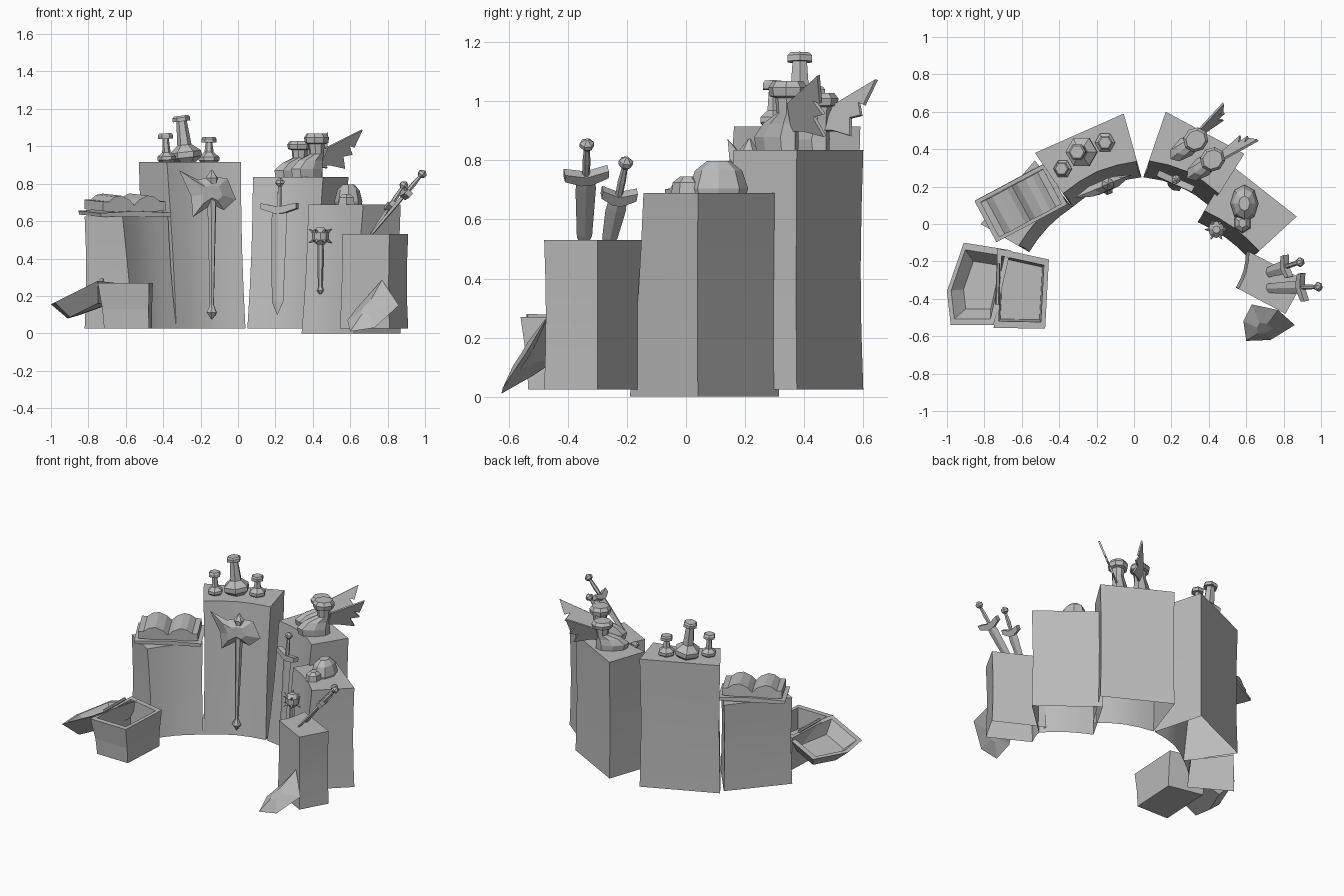
import bpy, bmesh, math
from mathutils import Vector, Matrix

cube = bpy.data.objects.get("Cube")
if cube:
    bpy.data.objects.remove(cube, do_unlink=True)

stone = bpy.data.materials.new("plain grey")
stone.use_nodes = True
GREY = (0.5, 0.5, 0.5, 1)
stone.diffuse_color = GREY
stone.node_tree.nodes["Principled BSDF"].inputs["Base Color"].default_value = GREY


def finish(name, bm):
    bmesh.ops.recalc_face_normals(bm, faces=bm.faces[:])
    mesh = bpy.data.meshes.new(name)
    bm.to_mesh(mesh)
    bm.free()
    mesh.materials.append(stone)
    obj = bpy.data.objects.new(name, mesh)
    bpy.context.collection.objects.link(obj)
    return obj


def loft(name, rings, base=True):
    """Skin a stack of equal-length rings, cap the last and, if wanted, the first."""
    bm = bmesh.new()
    loops = [[bm.verts.new(p) for p in ring] for ring in rings]
    for low, high in zip(loops, loops[1:]):
        for i in range(len(low)):
            j = (i + 1) % len(low)
            bm.faces.new((low[i], low[j], high[j], high[i]))
    if base:
        bm.faces.new(loops[0][::-1])
    bm.faces.new(loops[-1])
    return finish(name, bm)


def frame(origin, up, side):
    """Matrix with local z along up and local x close to side."""
    z = Vector(up).normalized()
    y = z.cross(Vector(side)).normalized()
    x = y.cross(z)
    rot = Matrix((x, y, z)).transposed().to_4x4()
    return Matrix.Translation(origin) @ rot


def turned(name, place, profile, sides=6, squash=1.0):
    """Faceted lathe from (radius, height) pairs."""
    rings = []
    for r, h in profile:
        angles = [math.tau * i / sides for i in range(sides)]
        rings.append([place @ Vector((r * math.cos(a), r * squash * math.sin(a), h)) for a in angles])
    return loft(name, rings)


def plate(name, place, outline, thick):
    """Extruded outline drawn in the local x-z plane."""
    return loft(name, [[place @ Vector((x, y, z)) for x, z in outline] for y in (-thick / 2, thick / 2)])


def scaled(ring, factor, offset=(0, 0, 0)):
    mid = sum(ring, Vector()) / len(ring)
    return [mid + (p - mid) * factor + Vector(offset) for p in ring]


def pedestal(name, corners, bottom, top, lean, hollow):
    """Leaning open-bottomed block, hollowed on the inner face; the first two corners are the inner edge."""
    rings = []
    for t in (0, 0.25, 0.5, 0.75, 1):
        z = bottom + (top - bottom) * t
        fl, fr, br, bl = [Vector((x, y, z)) for x, y in corners]
        a, b = fl.lerp(bl, lean * t), fr.lerp(br, lean * t)
        inward = ((br + bl) - (a + b)).normalized() * hollow
        waist = 1 - 0.03 * math.sin(math.pi * t)
        front = [a.lerp(b, s) + inward * math.sin(math.pi * s) for s in (0, 0.25, 0.5, 0.75, 1)]
        rings.append(scaled(front + [br, bl], waist))
    obj = loft(name, rings, base=False)
    for o in bpy.context.selected_objects:
        o.select_set(False)
    obj.select_set(True)
    bpy.context.view_layer.objects.active = obj
    bpy.ops.object.shade_smooth_by_angle(angle=math.radians(30))


def sword(name, pommel, tip, side, guard_half, blade_half):
    pommel, tip = Vector(pommel), Vector(tip)
    place = frame(pommel, tip - pommel, side)
    end = (tip - pommel).length
    turned(name + "_pommel", place, [(0.006, 0), (0.025, 0.015), (0.025, 0.03), (0.01, 0.045)])
    turned(name + "_grip", place, [(0.01, 0.04), (0.014, 0.1), (0.012, 0.17)])
    w = guard_half
    outline = [(-w, 0.135), (-w, 0.165), (-w / 4, 0.19), (w / 4, 0.19), (w, 0.165), (w, 0.135), (0, 0.155)]
    plate(name + "_guard", place, outline, 0.035)
    b = blade_half
    turned(name + "_blade", place, [(b * 0.9, 0.18), (b, 0.22), (b * 0.75, end - 0.07), (0.002, end)], 4, 0.3)


# Five pedestals in a horseshoe
pedestal("potion_pedestal", [(-.33, .09), (.04, .25), (-.055, .59), (-.53, .38)], .025, .915, .25, .035)
pedestal("boot_pedestal", [(.05, .25), (.41, .09), (.59, .375), (.17, .6)], .025, .835, .25, .035)
pedestal("helmet_pedestal", [(.34, .01), (.62, -.19), (.87, .04), (.52, .315)], 0, .69, .2, .02)
pedestal("sword_pedestal", [(.6, -.14), (.545, -.34), (.81, -.48), (.91, -.3)], .025, .53, .05, .015)
pedestal("book_pedestal", [(-.56, -.15), (-.33, .09), (-.53, .34), (-.82, 0)], .025, .625, .22, .02)

# Potion flasks: hexagonal body, neck and flanged stopper
for name, spot, up, size, neck in [
    ("left_flask", (-.38, .295, .91), (-.05, 0, 1), .05, .11),
    ("middle_flask", (-.275, .385, .91), (-.12, 0, 1), .085, .205),
    ("right_flask", (-.155, .435, .905), (0, 0, 1), .055, .095),
]:
    cap = .03 + size * .2
    lip = neck + .02
    turned(name, frame(spot, up, (1, 0, 0)), [
        (size * .6, 0), (size, size * .35), (size, size * .7), (size * .45, size * 1.15),
        (size * .33, lip), (cap, lip), (cap, lip + .02), (cap * .8, lip + .03)])

# Winged boots, their wings splayed apart
WING = [(0, 0), (.02, .1), (.23, .2), (.2, .1), (.165, .11), (.2, .06), (.14, .05), (.17, -.02), (.06, 0)]
for name, heel, tall, splay, wing_size in [
    ("left_boot", (.42, .345), 1.15, 20, 1.0),
    ("right_boot", (.33, .45), .95, -20, .92),
]:
    place = Matrix.Translation((*heel, .833)) @ Matrix.Rotation(math.radians(217), 4, "Z")
    rings = []
    for shift, length, width, z in [
        (.06, .1, .05, 0), (.065, .105, .055, .04), (.04, .08, .045, .08), (0, .04, .038, .11),
        (0, .045, .042, .155), (0, .065, .06, .16), (0, .07, .065, .185), (0, .055, .05, .205),
    ]:
        rings.append([place @ Vector((shift + length * math.cos(a), width * math.sin(a), z * tall))
                      for a in [math.tau * i / 8 for i in range(8)]])
    loft(name, rings)
    turn = Matrix.Rotation(math.radians(38), 4, "Z")
    root = Vector((*heel, .9)) + turn @ Vector((.025, 0, 0))
    roll = Matrix.Rotation(math.radians(splay), 4, "X")
    plate(name + "_wing", Matrix.Translation(root) @ turn @ roll @ Matrix.Scale(wing_size, 4), WING, .012)

# Faceted helmet with a short visor
turned("helmet_dome", frame((.59, .11, .685), (0, 0, 1), (0, 1, 0)),
       [(.095, 0), (.1, .02), (.08, .08), (.04, .112)], 8, .75)
turned("helmet_visor", frame((.58, .005, .685), (0, 0, 1), (0, 1, 0)), [(.055, 0), (.05, .04), (.025, .06)], 6, .9)

# Swords: one hung on a pedestal, two stuck into another
sword("hung_sword", (.225, .24, .83), (.21, .185, .1), (.91, -.41, 0), .104, .045)
sword("front_stuck_sword", (1, -.335, .87), (.68, -.345, .49), (0, 1, .25), .075, .035)
sword("back_stuck_sword", (.9, -.2, .81), (.68, -.27, .48), (0, 1, .2), .06, .035)

# Battle axe hung on the tall pedestal, its head bevelled to the edge
axe = frame((-.14, .18, 0), (0, .04, 1), (.92, .39, 0))
turned("axe_haft", axe, [(.003, .075), (.03, .11), (.012, .15), (.018, .4), (.028, .8), (.035, .83), (.003, .875)])
head = [axe @ Vector((x, 0, z)) for x, z in [
    (-.19, .87), (-.08, .82), (0, .84), (.09, .83), (.14, .72), (.07, .66), (0, .69), (-.11, .62), (-.12, .73)]]
bevel = Vector((-.39, .92, 0)) * .03
loft("axe_head", [scaled(head, .45, -bevel), head, scaled(head, .45, bevel)])

# Spiked mace hung on the helmet pedestal
hub = Vector((.44, -.03, .52))
turned("mace_handle", frame((.44, -.03, .21), (0, 0, 1), (1, 0, 0)),
       [(.006, 0), (.02, .02), (.012, .04), (.016, .15), (.016, .28)])
turned("mace_head", frame(hub, (0, 0, 1), (1, 0, 0)), [(.02, -.045), (.045, -.02), (.045, .02), (.02, .045)], 8)
for i in range(6):
    a = math.tau * i / 6
    for tilt in (-.6, .6):
        out = Vector((math.cos(a), math.sin(a), tilt)).normalized()
        turned("mace_spike", frame(hub + out * .035, out, (.1, .2, 1)), [(.013, 0), (.001, .038)], 4)

# Open book: cover and two swelling page blocks
book = frame((-.605, .115, .63), (.02, -.05, 1), (.88, .47, 0))
plate("book_cover", book, [(-.21, 0), (.21, 0), (.215, .02), (.02, .03), (-.02, .03), (-.215, .02)], .25)
for side in (-1, 1):
    hump = [(.0, .06), (.03, .09), (.08, .112), (.12, .105), (.155, .08), (.19, .08), (.19, .03), (.0, .02)]
    plate("page_block", book, [(x * side, z) for x, z in hump], .21)

# Open chest with its lid hinged back
box = [Vector((x, y, 0)) for x, y in [(-.73, -.13), (-.455, -.19), (-.475, -.56), (-.75, -.555)]]
loft("chest_box", [scaled(box, .87, (.015, 0, .025)), scaled(box, .9, (.01, 0, .13)), scaled(box, 1, (0, 0, .27)),
                   scaled(box, .82, (0, 0, .27)), scaled(box, .76, (0, 0, .1))])
rim = [Vector(p) for p in [(-.66, -.14, .27), (-.75, -.54, .28), (-.98, -.54, .165), (-1, -.36, .155), (-.91, -.1, .18)]]
loft("chest_lid", [scaled(rim, .65, (.04, 0, -.095)), rim, scaled(rim, .84), scaled(rim, .58, (.03, 0, -.07))])
turned("chest_hinge", frame((-.73, -.43, .285), (.02, 1, 0), (1, 0, 0)), [(.01, 0), (.01, .22)])

# Thin ridged shield leaning on the low pedestal
edge = [Vector(p) for p in [(.77, -.46, .285), (.86, -.54, .15), (.73, -.62, .03), (.6, -.625, .01),
                           (.585, -.52, .07), (.63, -.43, .13)]]
loft("leaning_shield", [scaled(edge, .3, (-.005, -.005, 0)), edge, scaled(edge, .3, (-.005, -.025, .02))])
